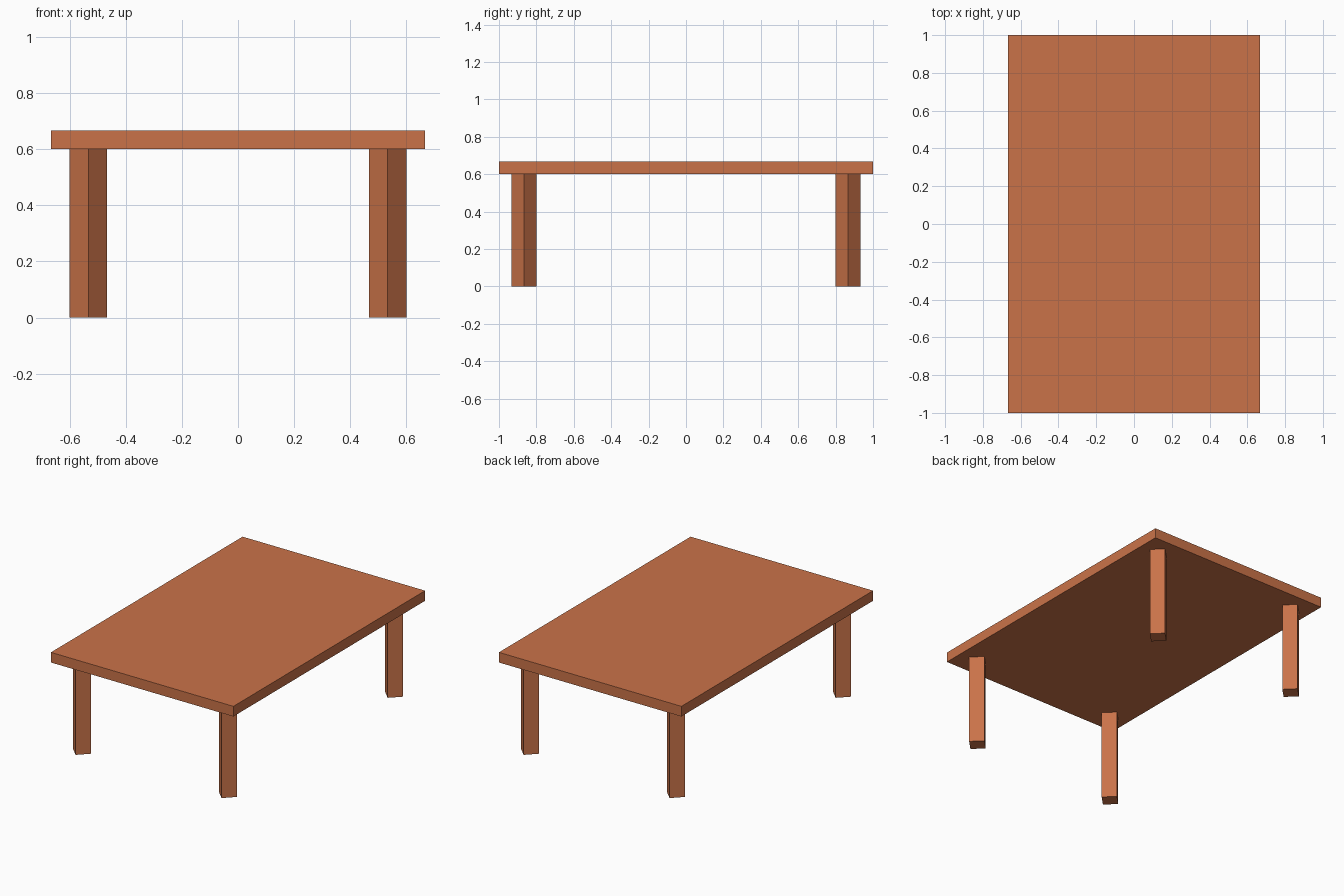
import bpy, math

if "Cube" in bpy.data.objects:
    bpy.data.objects.remove(bpy.data.objects["Cube"])

# single wood colour
wood = bpy.data.materials.new("warm wood")
wood.diffuse_color = (0.59, 0.171, 0.066, 1.0)
wood.use_nodes = True
wood.node_tree.nodes["Principled BSDF"].inputs["Base Color"].default_value = wood.diffuse_color

TOP_Z, HEIGHT = 0.6, 0.667


def finish(obj, name):
    obj.name = name
    obj.data.materials.append(wood)
    bpy.ops.object.transform_apply(location=False, rotation=True, scale=True)


# flat rectangular table top
bpy.ops.mesh.primitive_cube_add(size=1, location=(0, 0, (TOP_Z + HEIGHT) / 2))
bpy.context.object.scale = (1.3333, 2.0, HEIGHT - TOP_Z)
finish(bpy.context.object, "table_top")

# four square legs, turned 45 degrees so their corners face the sides
side = 0.1333 / math.sqrt(2)
for sx, x_name in ((-1, "left"), (1, "right")):
    for sy, y_name in ((-1, "front"), (1, "back")):
        bpy.ops.mesh.primitive_cube_add(
            size=1, location=(sx * 0.5333, sy * 0.8667, TOP_Z / 2),
            rotation=(0, 0, math.radians(45)))
        bpy.context.object.scale = (side, side, TOP_Z)
        finish(bpy.context.object, f"{y_name}_{x_name}_leg")
